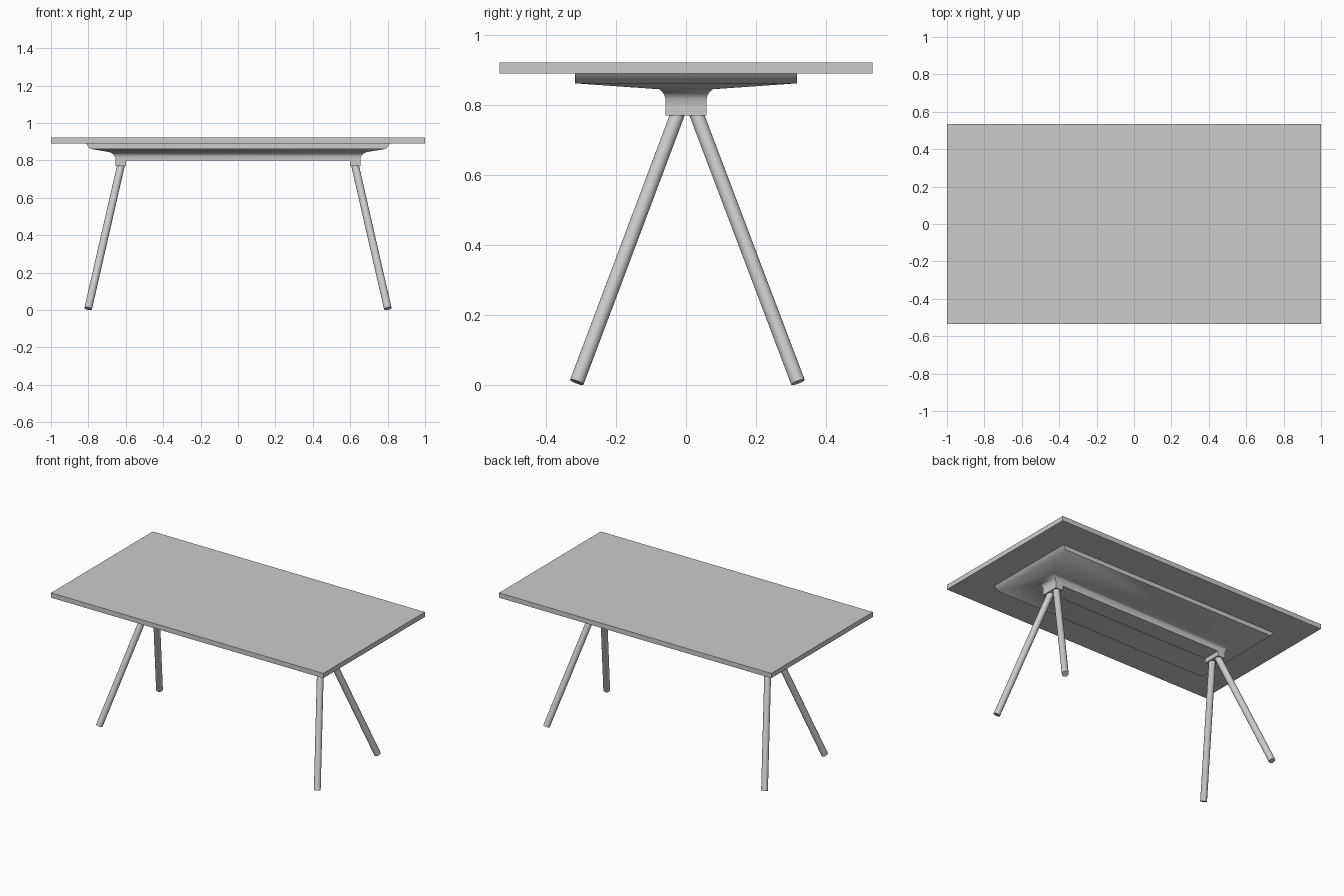
import bpy, bmesh, math
from mathutils import Vector

if "Cube" in bpy.data.objects:
    bpy.data.objects.remove(bpy.data.objects["Cube"])


def add_object(name, bm, smooth_angle=None):
    bmesh.ops.recalc_face_normals(bm, faces=bm.faces)
    mesh = bpy.data.meshes.new(name)
    bm.to_mesh(mesh)
    bm.free()
    obj = bpy.data.objects.new(name, mesh)
    bpy.context.collection.objects.link(obj)
    if smooth_angle:
        bpy.ops.object.select_all(action='DESELECT')
        obj.select_set(True)
        bpy.context.view_layer.objects.active = obj
        bpy.ops.object.shade_smooth_by_angle(angle=math.radians(smooth_angle))
    return obj


def box(name, center, size):
    bm = bmesh.new()
    bmesh.ops.create_cube(bm, size=1)
    bmesh.ops.scale(bm, vec=size, verts=bm.verts)
    bmesh.ops.translate(bm, vec=center, verts=bm.verts)
    return add_object(name, bm)


def leg(name, top, bottom, radius):
    top, bottom = Vector(top), Vector(bottom)
    axis = top - bottom
    bm = bmesh.new()
    bmesh.ops.create_cone(bm, cap_ends=True, segments=32, radius1=radius,
                          radius2=radius, depth=axis.length)
    obj = add_object(name, bm, 40)
    obj.location = (top + bottom) / 2
    obj.rotation_euler = axis.to_track_quat('Z', 'Y').to_euler()
    return obj


# Table top
box("table_top", (0, 0, 0.906), (2.0, 1.067, 0.032))

# Support pan: rectangular rings flowing from the flat pan into the centre beam
rings = [  # half length, half width, height
    (0.813, 0.317, 0.890), (0.792, 0.317, 0.862), (0.690, 0.076, 0.845),
    (0.675, 0.069, 0.839), (0.663, 0.062, 0.829), (0.656, 0.059, 0.817),
    (0.654, 0.059, 0.800)]
bm = bmesh.new()
loops = [[bm.verts.new((sx * x, sy * y, z))
          for sx, sy in ((1, 1), (-1, 1), (-1, -1), (1, -1))]
         for x, y, z in rings]
for a, b in zip(loops, loops[1:]):
    for i in range(4):
        j = (i + 1) % 4
        bm.faces.new((a[i], a[j], b[j], b[i]))
bm.faces.new(loops[0])
bm.faces.new(loops[-1])
add_object("support_pan", bm, 50)

# Leg blocks and splayed legs at both ends
for sx, end in ((-1, "left"), (1, "right")):
    box(f"{end}_leg_block", (sx * 0.627, 0, 0.786), (0.054, 0.118, 0.032))
    for sy, side in ((-1, "front"), (1, "back")):
        leg(f"{side}_{end}_leg",
            (sx * 0.622, sy * 0.021 + 0.003, 0.79),
            (sx * 0.801, sy * 0.316 + 0.004, 0.008), 0.0205)
